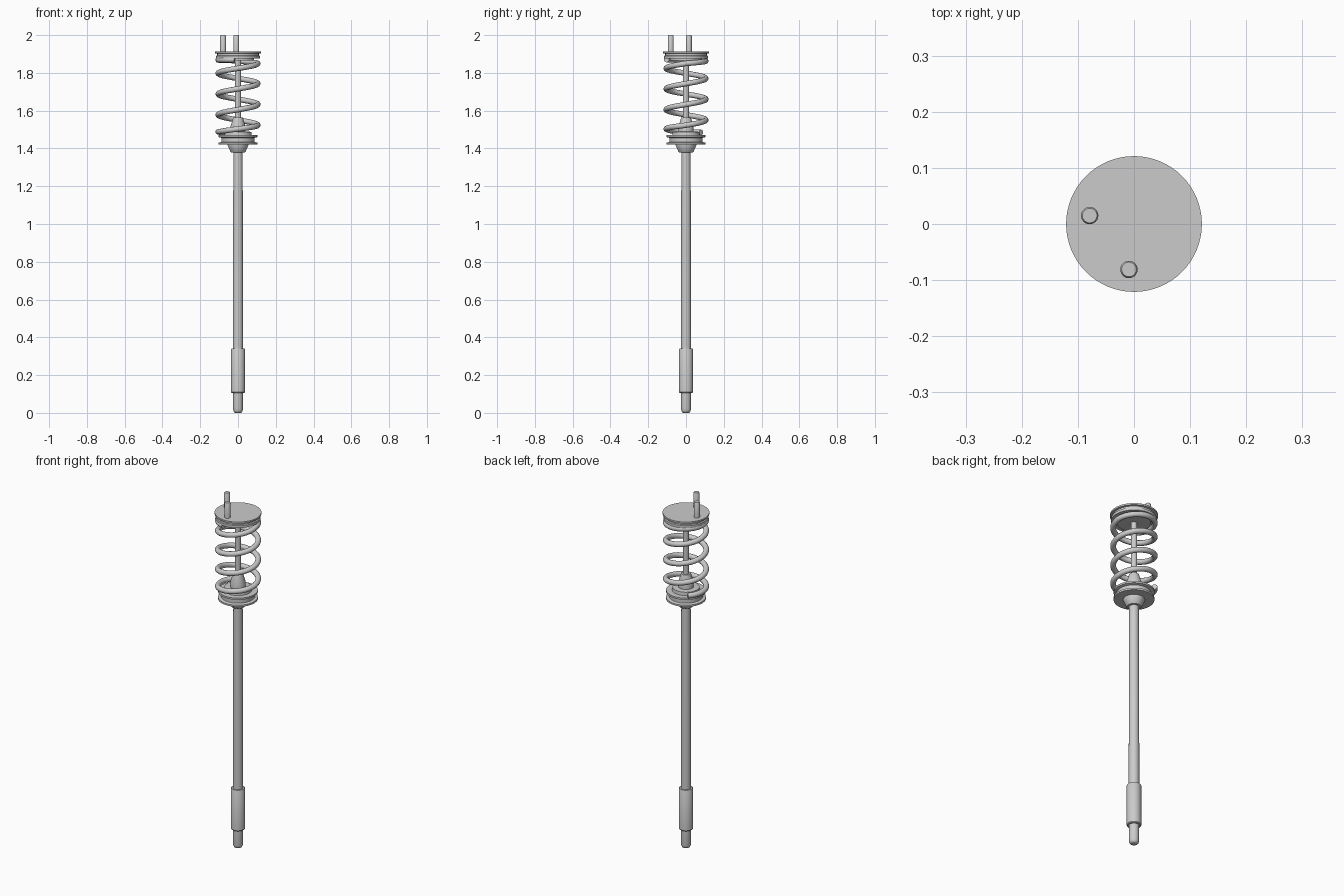
import bpy, bmesh, math

if "Cube" in bpy.data.objects:
    bpy.data.objects.remove(bpy.data.objects["Cube"])


def finish(ob, angle=35):
    bpy.ops.object.select_all(action='DESELECT')
    ob.select_set(True)
    bpy.context.view_layer.objects.active = ob
    bpy.ops.object.shade_smooth_by_angle(angle=math.radians(angle))


def lathe(name, profile, segs=48, at=(0, 0)):
    """Closed solid of revolution from (radius, z) points, bottom to top."""
    bm = bmesh.new()
    rings = [[bm.verts.new((r * math.cos(2 * math.pi * i / segs),
                            r * math.sin(2 * math.pi * i / segs), z))
              for i in range(segs)] for r, z in profile]
    for a, b in zip(rings, rings[1:]):
        for i in range(segs):
            j = (i + 1) % segs
            bm.faces.new((a[i], a[j], b[j], b[i]))
    bm.faces.new(rings[0][::-1])
    bm.faces.new(rings[-1])
    me = bpy.data.meshes.new(name)
    bm.to_mesh(me)
    bm.free()
    ob = bpy.data.objects.new(name, me)
    ob.location = (at[0], at[1], 0)
    bpy.context.collection.objects.link(ob)
    finish(ob)
    return ob


# Rounded lower tip and thick sleeve
lathe("lower_tip", [(0.014, 0), (0.020, 0.003), (0.024, 0.010),
                    (0.026, 0.02), (0.026, 0.11)], 32)
lathe("lower_sleeve", [(0.034, 0.106), (0.037, 0.110), (0.037, 0.336),
                       (0.035, 0.340)], 32)

# Long damper tube, slightly wider at the bottom
lathe("damper_tube", [(0.027, 0.33), (0.026, 0.9), (0.0245, 1.39)], 32)
lathe("seat_cone", [(0.036, 1.378), (0.040, 1.382), (0.055, 1.418),
                    (0.055, 1.425)])

# Grooved lower spring seat
lathe("lower_spring_seat", [(0.103, 1.420), (0.103, 1.430), (0.088, 1.434),
                            (0.088, 1.456), (0.103, 1.460), (0.103, 1.470)], 64)
lathe("seat_boss", [(0.072, 1.468), (0.070, 1.488), (0.040, 1.490),
                    (0.040, 1.515), (0.025, 1.565)])
lathe("piston_rod", [(0.016, 1.55), (0.016, 1.89)], 32)

# Upper spring seat with shallow groove under the cap plate
lathe("upper_spring_seat", [(0.085, 1.865), (0.085, 1.876), (0.116, 1.876),
                            (0.116, 1.890), (0.110, 1.893), (0.110, 1.902),
                            (0.121, 1.904), (0.121, 1.913)], 64)

# Two mounting studs
for n, pos in enumerate([(-0.079, 0.015), (-0.009, -0.081)], 1):
    lathe(f"mounting_stud_{n}", [(0.0155, 1.91), (0.0155, 1.996),
                                 (0.013, 2.0)], 24, pos)

# Coil spring: angle in degrees against height, flatter at both ends
keys = [(130, 1.485), (210, 1.490), (360, 1.523), (540, 1.578),
        (1260, 1.798), (1440, 1.850), (1560, 1.867), (1700, 1.870)]


def height(a):
    for (a0, z0), (a1, z1) in zip(keys, keys[1:]):
        if a <= a1:
            return z0 + (z1 - z0) * (a - a0) / (a1 - a0)
    return keys[-1][1]


curve = bpy.data.curves.new("coil_spring", 'CURVE')
curve.dimensions = '3D'
curve.bevel_depth = 0.0145
curve.bevel_resolution = 4
curve.use_fill_caps = True
angles = range(130, 1701, 10)
path = curve.splines.new('POLY')
path.points.add(len(angles) - 1)
for p, a in zip(path.points, angles):
    t = math.radians(a)
    p.co = (0.105 * math.cos(t), 0.105 * math.sin(t), height(a), 1)
spring = bpy.data.objects.new("coil_spring", curve)
bpy.context.collection.objects.link(spring)
bpy.ops.object.select_all(action='DESELECT')
spring.select_set(True)
bpy.context.view_layer.objects.active = spring
bpy.ops.object.convert(target='MESH')
finish(bpy.context.view_layer.objects.active, 50)
